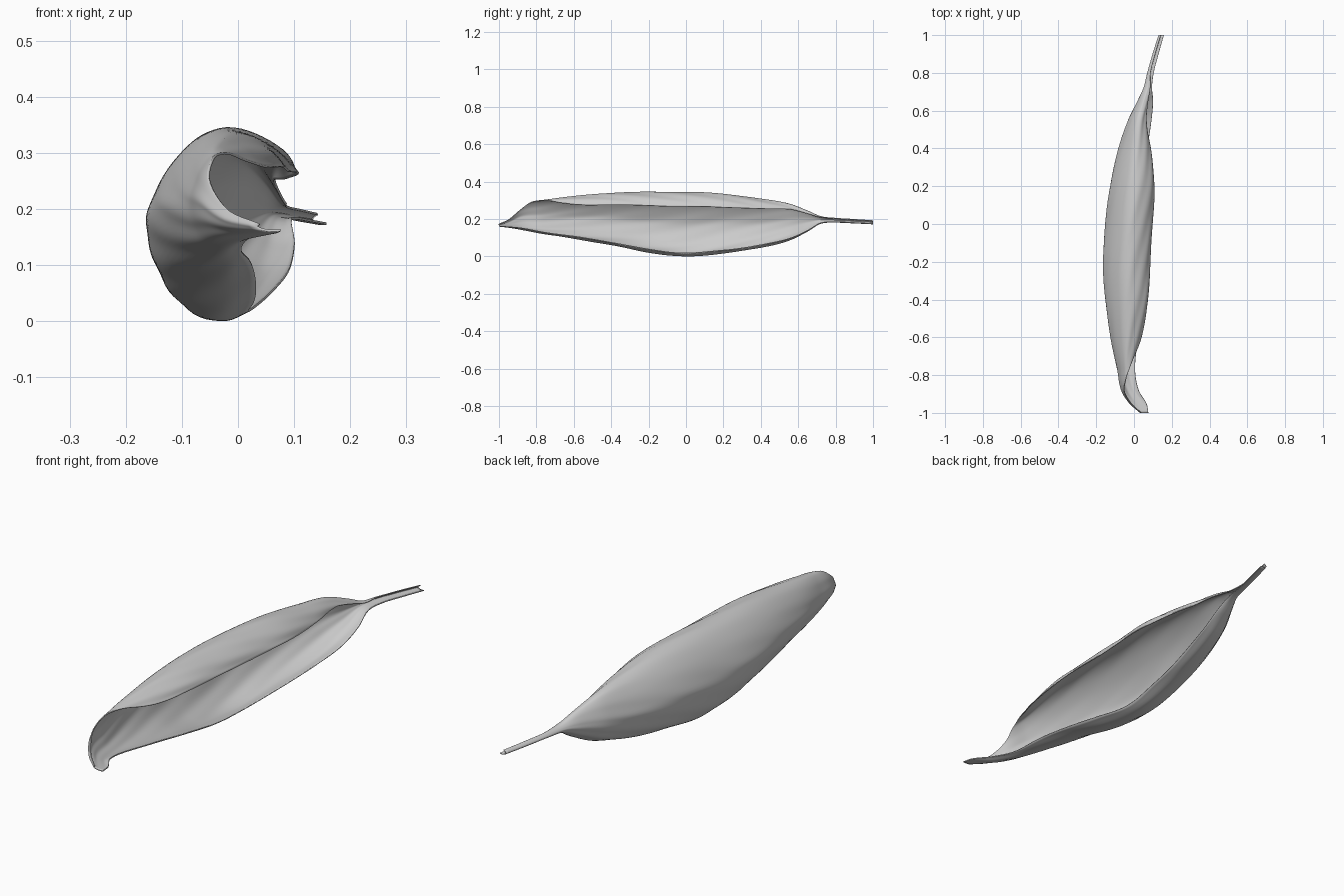
import bpy, bmesh, math

if "Cube" in bpy.data.objects:
    bpy.data.objects.remove(bpy.data.objects["Cube"])

# Stations along the leaf: y, zmin, zmax, xmin, x of upper flap edge, x of lower rim, flap trim
STATIONS = [
    (-1.00, .163, .180, .035, .070, .076, .46),
    (-0.95, .157, .215, -.022, .050, .066, .46),
    (-0.88, .146, .285, -.066, .020, .024, .42),
    (-0.77, .125, .302, -.088, .010, .006, .22),
    (-0.60, .098, .322, -.122, .046, .020, .03),
    (-0.40, .064, .340, -.150, .078, .032, 0),
    (-0.20, .024, .345, -.162, .090, .028, 0),
    (0.00, .003, .345, -.150, .102, .018, 0),
    (0.20, .020, .335, -.125, .112, .040, 0),
    (0.40, .050, .308, -.080, .094, .068, .02),
    (0.55, .088, .283, -.030, .072, .093, .06),
    (0.65, .136, .245, .020, .080, .101, .08),
    (0.72, .178, .215, .052, .090, .095, .1),
    (0.80, .184, .206, .072, .100, .104, .25),
    (0.90, .180, .200, .100, .128, .130, .3),
    (1.00, .175, .193, .132, .155, .158, .3),
]
# Unit cross-section: upper flap edge, over the top, down the left wall to the lower rim
PROFILE = [(.98, .775), (.90, .87), (.75, .955), (.56, 1), (.37, .95), (.18, .80),
           (.05, .62), (0, .47), (.06, .30), (.20, .15), (.42, .045), (.72, 0), (1, .05)]


def spline(keys, t):
    """Smooth interpolation of rows (t, values...)"""
    i = 0
    while i < len(keys) - 2 and t > keys[i + 1][0]:
        i += 1

    def slope(j, k):
        a, b = keys[max(j - 1, 0)], keys[min(j + 1, len(keys) - 1)]
        return (b[k] - a[k]) / (b[0] - a[0])
    p, q = keys[i], keys[i + 1]
    h = q[0] - p[0]
    s = (t - p[0]) / h
    return [(2*s**3 - 3*s*s + 1) * p[k] + (s**3 - 2*s*s + s) * h * slope(i, k)
            + (3*s*s - 2*s**3) * q[k] + (s**3 - s*s) * h * slope(i + 1, k)
            for k in range(1, len(p))]


profile_keys = [(i / (len(PROFILE) - 1), u, v) for i, (u, v) in enumerate(PROFILE)]
LEFT = 7 / (len(PROFILE) - 1)      # where the section turns under
ROWS, COLS = 160, 56

# Curled leaf with tapered tip and stem, lofted from the sections
bm = bmesh.new()
grid = []
for r in range(ROWS + 1):
    y = -1 + 2 * r / ROWS
    z0, z1, x0, x_flap, x_rim, t0 = spline(STATIONS, y)
    t0 = max(t0, 0)
    row = []
    for c in range(COLS + 1):
        t = t0 + (1 - t0) * c / COLS
        u, v = spline(profile_keys, t)
        width = (x_flap if t < LEFT else x_rim) - x0
        # faint slanting wrinkles in the skin
        w = .001 * math.sin(50 * t + 19 * y) * min(1, (z1 - z0) / .2)
        row.append(bm.verts.new((x0 + u * width + w, y, z0 + v * (z1 - z0) + w)))
    grid.append(row)
for a, b in zip(grid, grid[1:]):
    for c in range(COLS):
        bm.faces.new((a[c], a[c + 1], b[c + 1], b[c]))
low = min(v.co.z for v in bm.verts)
for v in bm.verts:
    v.co.z -= low - .002
mesh = bpy.data.meshes.new("curled_leaf")
bm.to_mesh(mesh)
bm.free()
leaf = bpy.data.objects.new("curled_leaf", mesh)
bpy.context.collection.objects.link(leaf)

# Thin papery shell
shell = leaf.modifiers.new("shell", 'SOLIDIFY')
shell.thickness = .004
shell.offset = 0

bpy.context.view_layer.objects.active = leaf
leaf.select_set(True)
bpy.ops.object.shade_smooth_by_angle(angle=math.radians(40))
